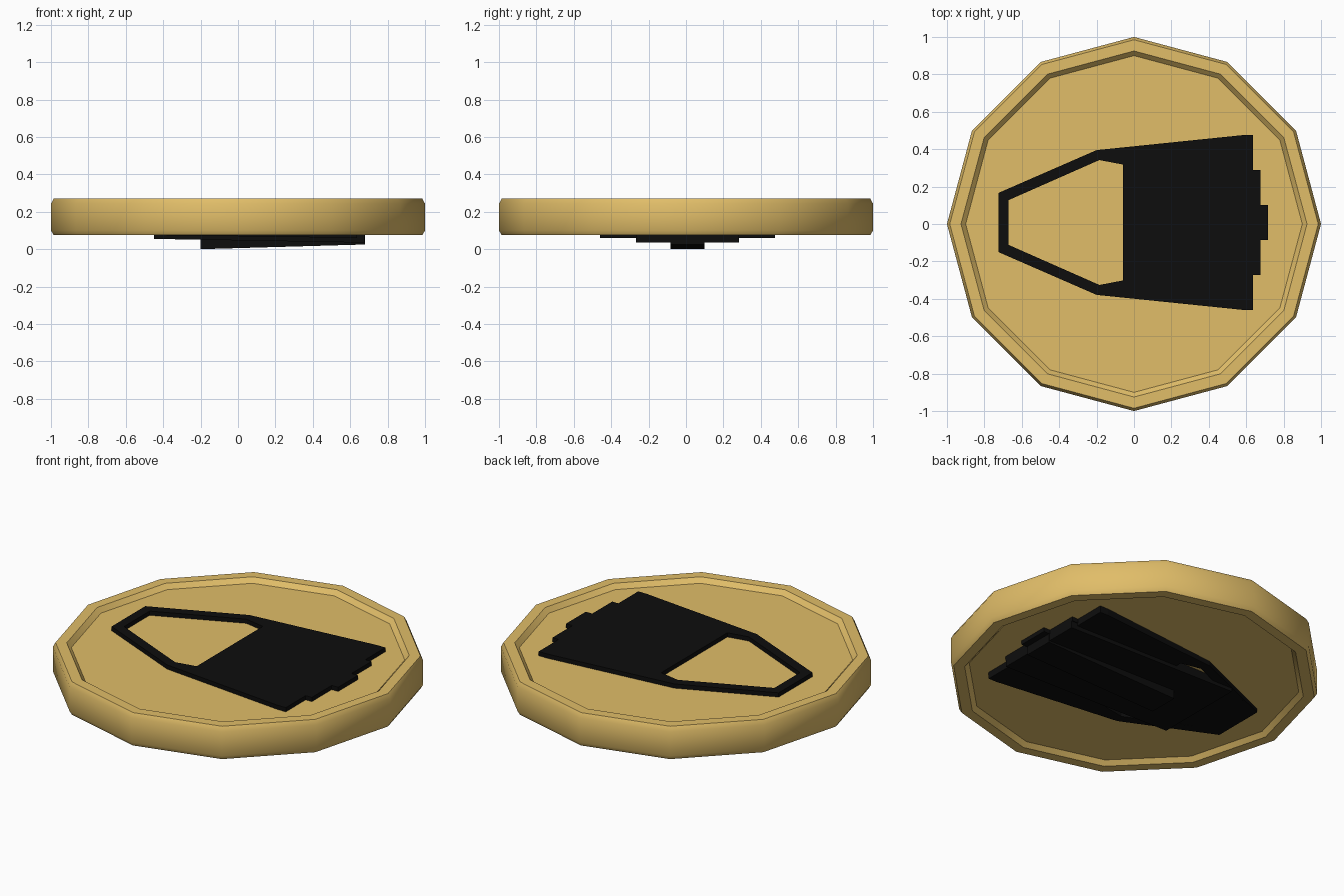
import bpy, bmesh, math

if "Cube" in bpy.data.objects:
    bpy.data.objects.remove(bpy.data.objects["Cube"])

def material(name, rgb):
    m = bpy.data.materials.new(name)
    m.diffuse_color = (*rgb, 1)
    m.use_nodes = True
    m.node_tree.nodes["Principled BSDF"].inputs["Base Color"].default_value = m.diffuse_color
    return m

gold = material("gold", (0.75, 0.51, 0.14))
black = material("black", (0.004, 0.004, 0.004))
YC = 0.008  # centre line of the emblem

def add(name, bm, mat):
    bmesh.ops.recalc_face_normals(bm, faces=bm.faces)
    me = bpy.data.meshes.new(name)
    bm.to_mesh(me)
    bm.free()
    me.materials.append(mat)
    ob = bpy.data.objects.new(name, me)
    bpy.context.collection.objects.link(ob)
    return ob

def mirrored(half):
    """Closed outline from its +y half, listed from nose to tail."""
    return half + [(x, -y) for x, y in reversed(half)]

def prism(name, half, top, bottom, hole=None):
    """Plate from a half outline; bottom(x) gives the underside height."""
    bm = bmesh.new()
    loops = []
    for half_loop in [half] + ([hole] if hole else []):
        pts = mirrored(half_loop)
        up = [bm.verts.new((x, y + YC, top)) for x, y in pts]
        lo = [bm.verts.new((x, y + YC, bottom(x))) for x, y in pts]
        n = len(pts)
        for i in range(n):
            j = (i + 1) % n
            bm.faces.new((up[i], up[j], lo[j], lo[i]))
        loops.append((up, lo))
    for k in (0, 1):
        if hole:  # matching point counts: bridge outline to hole
            a, b = loops[0][k], loops[1][k]
            for i in range(n):
                j = (i + 1) % n
                bm.faces.new((a[i], a[j], b[j], b[i]))
        else:
            bm.faces.new(loops[0][k])
    return add(name, bm, black)

# Coin: twelve-sided disc with chamfered rim and a shallow recess on each face
profile = [(0.90, 0.10), (0.925, 0.075), (0.985, 0.075), (1.0, 0.10),
           (1.0, 0.243), (0.985, 0.27), (0.925, 0.27), (0.90, 0.243)]
bm = bmesh.new()
rings = [[bm.verts.new((r * math.cos(i * math.tau / 12), r * math.sin(i * math.tau / 12), z))
          for i in range(12)] for r, z in profile]
for a, b in zip(rings, rings[1:]):
    for i in range(12):
        j = (i + 1) % 12
        bm.faces.new((a[i], a[j], b[j], b[i]))
bm.faces.new(rings[0])
bm.faces.new(rings[-1])
coin = add("coin", bm, gold)
bpy.context.view_layer.objects.active = coin
coin.select_set(True)
bpy.ops.object.shade_smooth_by_angle(angle=math.radians(31))

# Emblem frame: tapered plate with an open window, on both faces
outline = [(-0.725, 0.158), (-0.20, 0.387), (0.58, 0.467), (0.635, 0.467)]
window = [(-0.67, 0.12), (-0.185, 0.334), (-0.06, 0.31), (-0.06, 0.15)]
prism("emblem_top", outline, 0.268, lambda x: 0.238, window)
prism("emblem_bottom", outline, 0.105, lambda x: 0.069 - 0.014 * x, window)

# Stepped tail tabs on both faces
for side, top, low in (("top", 0.268, 0.238), ("bottom", 0.105, 0.076)):
    for label, end, w in (("wide", 0.675, 0.28), ("narrow", 0.717, 0.093)):
        prism(f"tail_tab_{label}_{side}", [(0.60, w), (end, w)], top, lambda x, z=low: z)

# Underside hull: nose cover, middle step and central keel
prism("nose_cover", [(-0.715, 0.15), (-0.45, 0.27), (-0.40, 0.27)], 0.105, lambda x: 0.077)
prism("middle_step", [(-0.45, 0.275), (0.675, 0.275)], 0.105,
      lambda x: 0.055 - 0.020 * (x + 0.45) / 1.125)
prism("keel", [(-0.20, 0.09), (0.68, 0.09)], 0.105,
      lambda x: 0.025 * (x + 0.20) / 0.88)
